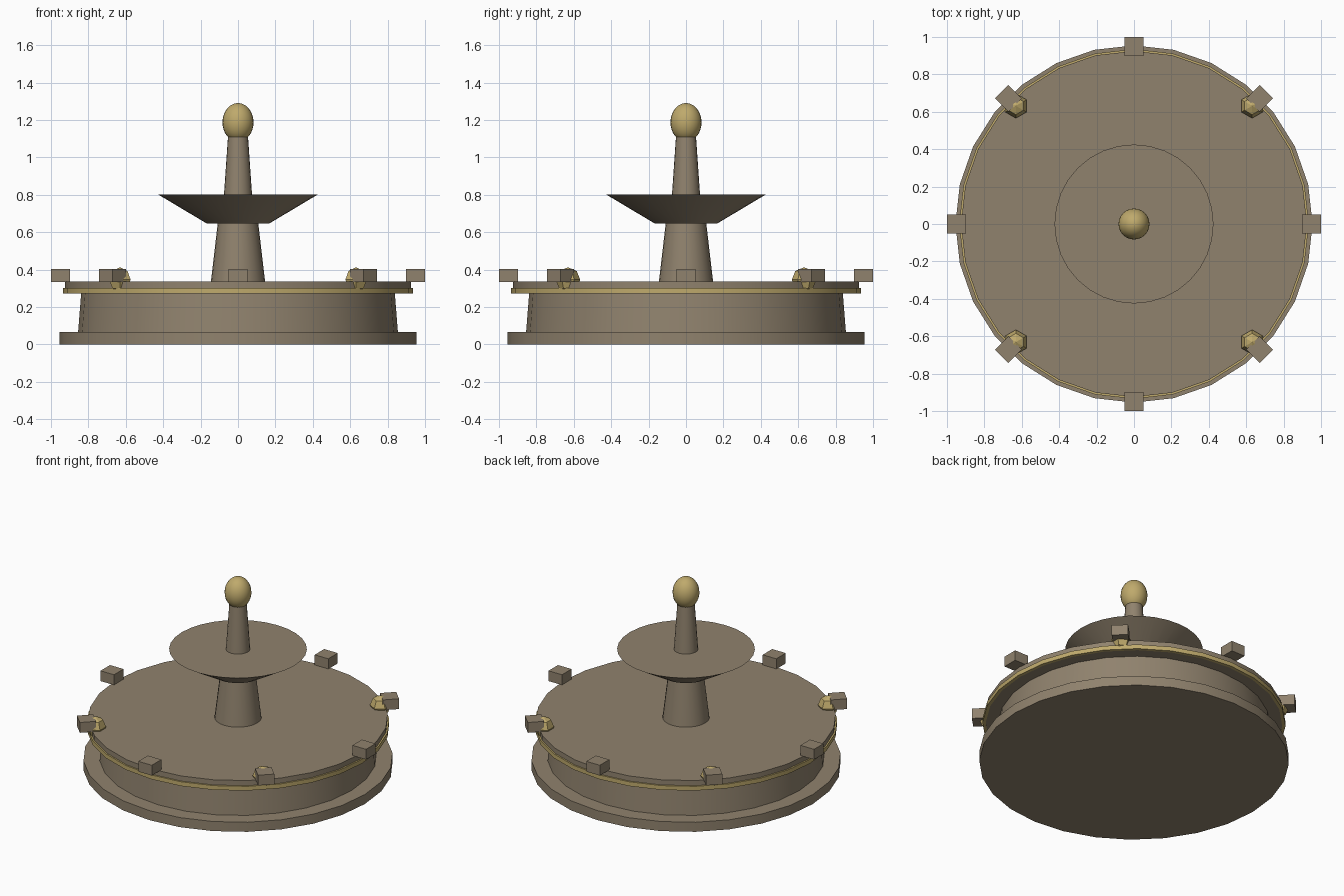
import bpy
import bmesh
from math import pi, sin, cos, radians
from mathutils import Matrix

old = bpy.data.objects.get("Cube")
if old:
    bpy.data.objects.remove(old, do_unlink=True)


def material(name, color):
    m = bpy.data.materials.new(name)
    m.use_nodes = True
    m.diffuse_color = (*color, 1)
    m.node_tree.nodes["Principled BSDF"].inputs["Base Color"].default_value = (*color, 1)
    return m


STONE = material("warm stone", (0.28, 0.225, 0.155))
GOLD = material("aged gold", (0.52, 0.40, 0.15))


def finish(name, bm, mat, smooth):
    bmesh.ops.recalc_face_normals(bm, faces=bm.faces)
    mesh = bpy.data.meshes.new(name)
    bm.to_mesh(mesh)
    bm.free()
    mesh.materials.append(mat)
    ob = bpy.data.objects.new(name, mesh)
    bpy.context.collection.objects.link(ob)
    if smooth:
        bpy.ops.object.select_all(action="DESELECT")
        ob.select_set(True)
        bpy.context.view_layer.objects.active = ob
        bpy.ops.object.shade_smooth_by_angle(angle=radians(30))
    return ob


def lathe(name, profile, mat, sides, smooth=True, closed=False):
    """Turn (radius, height) points about z; caps the ends, or joins them if closed."""
    bm = bmesh.new()
    rings = []
    for r, z in profile:
        rings.append([bm.verts.new((r * sin(2 * pi * i / sides), r * cos(2 * pi * i / sides), z))
                      for i in range(sides)])
    pairs = list(zip(rings, rings[1:]))
    if closed:
        pairs.append((rings[-1], rings[0]))
    else:
        bm.faces.new(rings[0])
        bm.faces.new(rings[-1])
    for a, b in pairs:
        for i in range(sides):
            j = (i + 1) % sides
            bm.faces.new((a[i], a[j], b[j], b[i]))
    return finish(name, bm, mat, smooth)


def ball(name, r, height, loc, mat, sides, rings, smooth):
    bm = bmesh.new()
    bmesh.ops.create_uvsphere(bm, u_segments=sides, v_segments=rings, radius=1)
    # Point a corner along y whatever the starting angle
    v = max(bm.verts, key=lambda p: p.co.xy.length)
    turn = Matrix.Rotation(pi / 2 - math_angle(v.co), 4, "Z")
    bm.transform(Matrix.Translation(loc) @ Matrix.Diagonal((r, r, height, 1)) @ turn)
    return finish(name, bm, mat, smooth)


def math_angle(co):
    return -co.xy.angle_signed((1, 0)) if co.xy.angle_signed((1, 0)) is None else co.xy.to_3d().to_track_quat("X", "Z").to_euler().z


# Basin
SIDES = 28
lathe("base_step", [(0.955, 0), (0.955, 0.065)], STONE, SIDES)
lathe("basin_wall", [(0.855, 0.065), (0.838, 0.28)], STONE, SIDES)
lathe("basin_rim", [(0.925, 0.272), (0.925, 0.335)], STONE, SIDES)
lathe("rim_band", [(0.915, 0.271), (0.935, 0.271), (0.935, 0.3), (0.915, 0.3)],
      GOLD, SIDES, closed=True)

# Centre column, bowl and finial
lathe("pedestal", [(0.145, 0.335), (0.108, 0.65)], STONE, 24)
lathe("upper_bowl", [(0.165, 0.645), (0.425, 0.8)], STONE, 32)
lathe("upper_stem", [(0.075, 0.8), (0.053, 1.12)], STONE, 20)
ball("finial", 0.083, 0.103, (0, 0, 1.187), GOLD, 24, 16, True)

# Blocks around the rim, with a gold spout knob inside each diagonal one
for i in range(8):
    a = i * pi / 4
    bm = bmesh.new()
    bmesh.ops.create_cube(bm, size=1)
    bm.transform(Matrix.Rotation(a, 4, "Z") @ Matrix.Translation((0.949, 0, 0.369))
                 @ Matrix.Diagonal((0.102, 0.102, 0.07, 1)))
    finish(f"rim_block_{i + 1}", bm, STONE, False)
    if i % 2:
        ball(f"spout_knob_{i // 2 + 1}", 0.066, 0.066,
             (0.893 * cos(a), 0.893 * sin(a), 0.346), GOLD, 6, 4, False)
